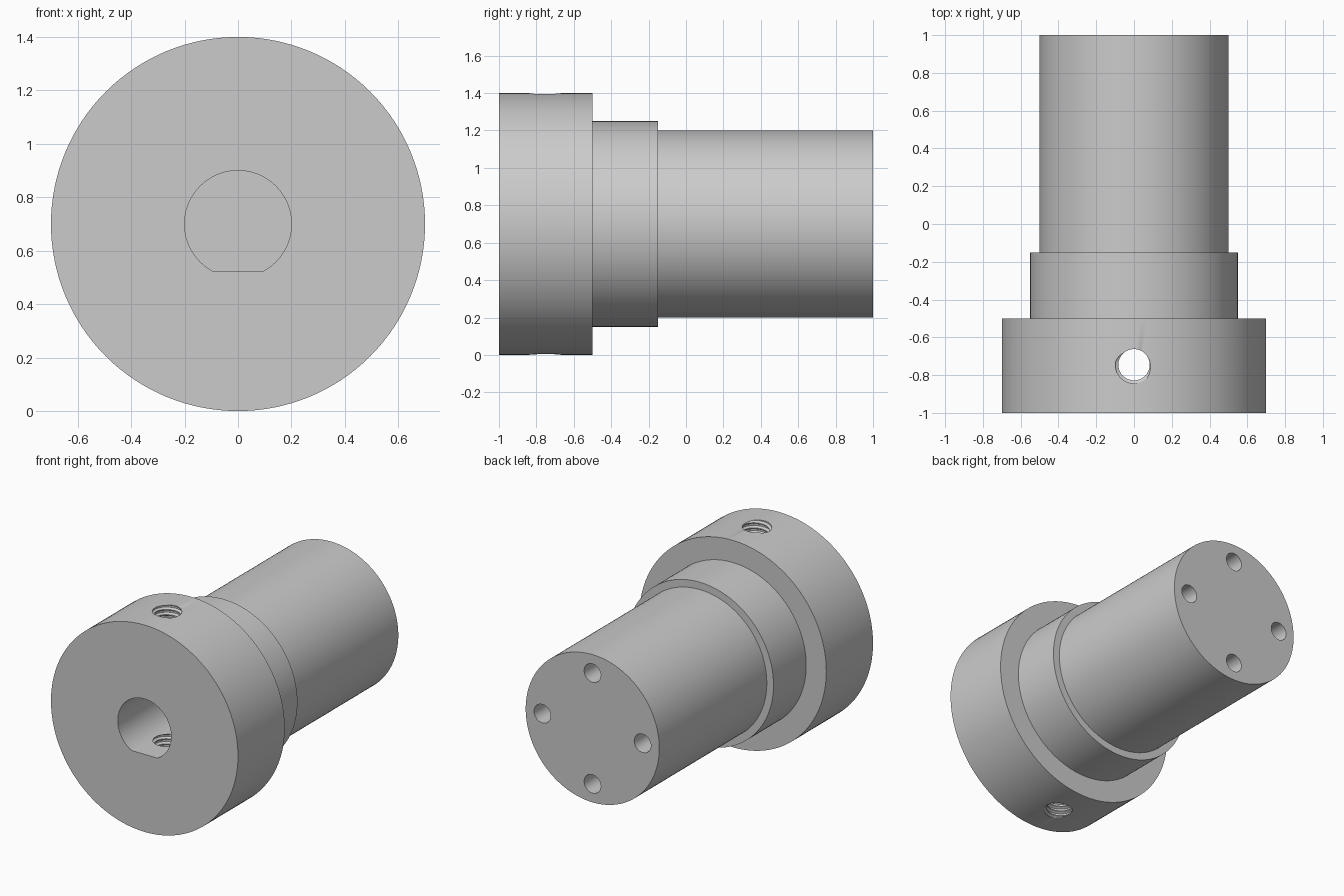
import bpy, bmesh, math
from math import sin, cos, pi, tau

if "Cube" in bpy.data.objects:
    bpy.data.objects.remove(bpy.data.objects["Cube"])

AXIS_Z = 0.7
BORE_END = -0.15
SEG = 128


def finish(bm, name):
    bmesh.ops.recalc_face_normals(bm, faces=bm.faces[:])
    me = bpy.data.meshes.new(name)
    bm.to_mesh(me)
    bm.free()
    ob = bpy.data.objects.new(name, me)
    bpy.context.collection.objects.link(ob)
    return ob


def circle(r, n=SEG, cx=0, cz=0):
    return [(cx + r * cos(tau * i / n), cz + r * sin(tau * i / n)) for i in range(n)]


def loft(name, sections):
    """Closed solid through (outline, y) sections placed around the shaft axis."""
    bm = bmesh.new()
    rings = [[bm.verts.new((x, y, AXIS_Z + z)) for x, z in pts] for pts, y in sections]
    for a, b in zip(rings, rings[1:]):
        n = len(a)
        for i in range(n):
            bm.faces.new((a[i], a[(i + 1) % n], b[(i + 1) % n], b[i]))
    bm.faces.new(rings[0])
    bm.faces.new(rings[-1])
    return finish(bm, name)


def thread(name, y, r_min, r_max, pitch, z0, z1, n=32):
    """Vertical threaded rod: sheared helical rows clamped flat at both ends."""
    shape = (r_min, r_min, r_max, r_max)
    steps = (0.0, 0.2, 0.45, 0.75)
    bm = bmesh.new()
    rows = []
    for t in range(-1, math.ceil((z1 - z0) / pitch) + 1):
        for r, s in zip(shape, steps):
            row = []
            for i in range(n + 1):
                z = z0 + pitch * (t + s + i / n)
                inside = z0 < z < z1
                rr = r if inside else r_min
                a = tau * (i % n) / n
                row.append(bm.verts.new((rr * cos(a), y + rr * sin(a), min(max(z, z0), z1))))
            rows.append(row)
    for a, b in zip(rows, rows[1:]):
        for i in range(n):
            bm.faces.new((a[i], a[i + 1], b[i + 1], b[i]))
    # weld the seam and collapsed ends, then drop leftover flat slivers
    bmesh.ops.remove_doubles(bm, verts=bm.verts[:], dist=1e-5)
    bmesh.ops.delete(bm, geom=[e for e in bm.edges if not e.link_faces], context='EDGES')
    bmesh.ops.holes_fill(bm, edges=[e for e in bm.edges if e.is_boundary], sides=0)
    return finish(bm, name)


# Stepped body: flange, shoulder and barrel
body = loft("stepped_shaft_hub", [
    (circle(0.7), -1), (circle(0.7), -0.5),
    (circle(0.55), -0.5), (circle(0.55), -0.15),
    (circle(0.5), -0.15), (circle(0.5), 1)])

# D-shaped blind bore in the front
half = math.acos(0.175 / 0.2)
d_outline = []
for i in range(65):
    a = -pi / 2 + half + (tau - 2 * half) * i / 64
    d_outline.append((0.2 * cos(a), 0.2 * sin(a)))
cutters = [loft("bore_cutter", [(d_outline, -1.1), (d_outline, BORE_END)])]

# Four blind screw holes in the back
for k in range(4):
    c = circle(0.0625, 32, 0.375 * cos(k * pi / 2), 0.375 * sin(k * pi / 2))
    cutters.append(loft("screw_hole_cutter", [(c, 0.5), (c, 1.1)]))

# Threaded set-screw hole crossing the flange
cutters.append(thread("set_screw_cutter", -0.745, 0.083, 0.099, 0.035, -0.05, 1.45))

bpy.context.view_layer.objects.active = body
body.select_set(True)
for c in cutters:
    c.hide_render = True
    m = body.modifiers.new("cut", 'BOOLEAN')
    m.operation = 'DIFFERENCE'
    m.solver = 'EXACT'
    m.object = c
    bpy.ops.object.modifier_apply(modifier=m.name)
    bpy.data.objects.remove(c)

bpy.ops.object.shade_smooth_by_angle(angle=math.radians(30))
